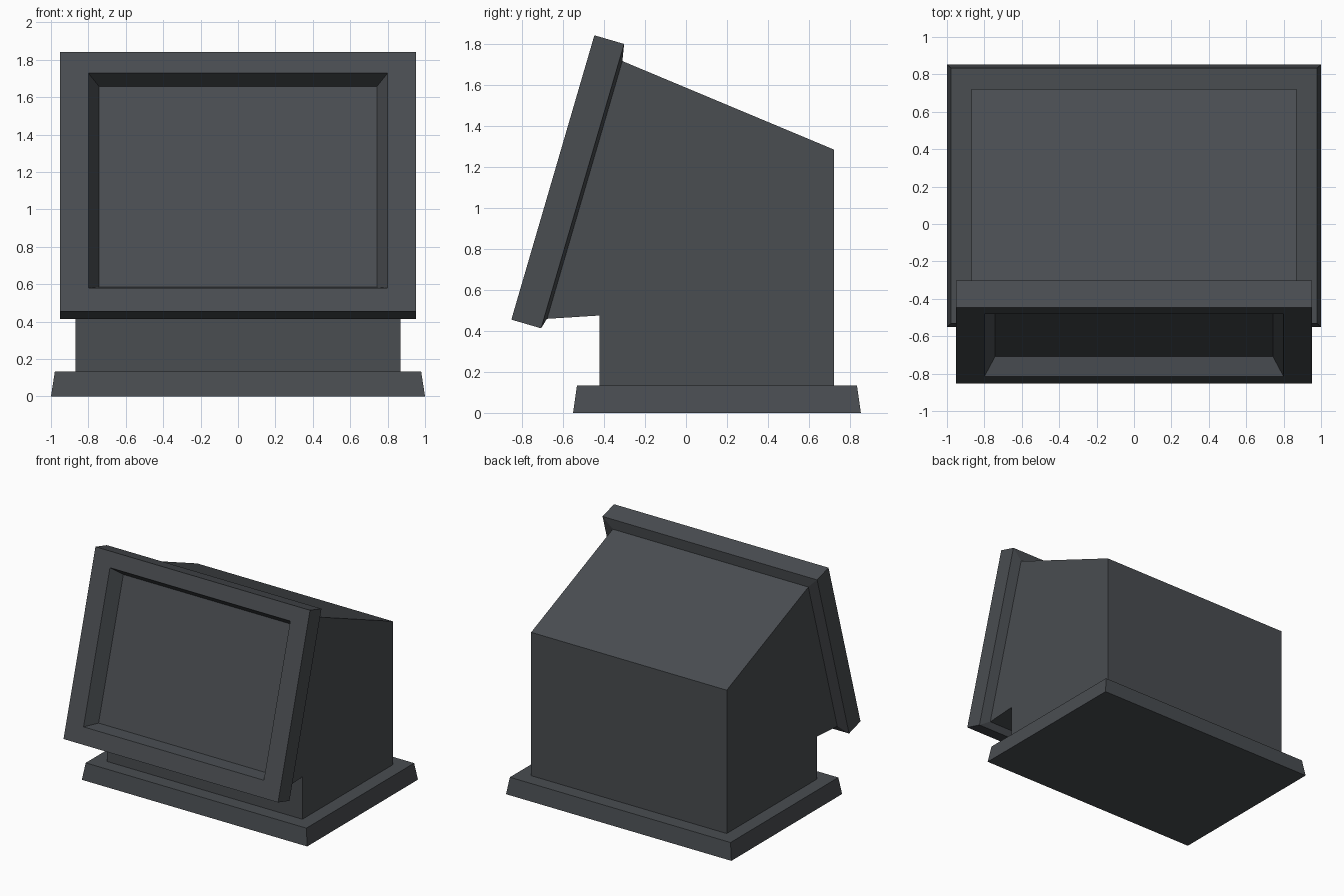
import bpy, bmesh, math
from mathutils import Vector

if "Cube" in bpy.data.objects:
    bpy.data.objects.remove(bpy.data.objects["Cube"])

casing = bpy.data.materials.new("dark slate grey")
casing.diffuse_color = (0.067, 0.074, 0.082, 1)
casing.use_nodes = True
casing.node_tree.nodes["Principled BSDF"].inputs["Base Color"].default_value = casing.diffuse_color


def finish(name, bm):
    bmesh.ops.recalc_face_normals(bm, faces=bm.faces)
    mesh = bpy.data.meshes.new(name)
    bm.to_mesh(mesh)
    bm.free()
    mesh.materials.append(casing)
    obj = bpy.data.objects.new(name, mesh)
    bpy.context.collection.objects.link(obj)
    return obj


def loft(name, rings):
    """Skin a list of equal-length point rings and cap both ends."""
    bm = bmesh.new()
    loops = [[bm.verts.new(p) for p in ring] for ring in rings]
    for a, b in zip(loops, loops[1:]):
        n = len(a)
        for i in range(n):
            j = (i + 1) % n
            bm.faces.new((a[i], a[j], b[j], b[i]))
    bm.faces.new(loops[0])
    bm.faces.new(loops[-1])
    return finish(name, bm)


# Tapered plinth
def flat_rect(x, y0, y1, z):
    return [(-x, y0, z), (x, y0, z), (x, y1, z), (-x, y1, z)]


loft("base", [flat_rect(1.0, -0.551, 0.853, 0),
              flat_rect(0.979, -0.532, 0.834, 0.134)])

# Housing: side profile swept across the width
profile = [(-0.423, 0.134), (0.723, 0.134), (0.723, 1.284),
           (-0.312, 1.717), (-0.678, 0.459), (-0.423, 0.475)]
loft("housing", [[(x, y, z) for y, z in profile] for x in (-0.868, 0.868)])

# Tilted screen frame: rings given as half width, bottom, top, depth
tilt = math.radians(16.28)
origin = Vector((0, -0.852, 0.455))
up = Vector((0, math.sin(tilt), math.cos(tilt)))
inward = Vector((0, math.cos(tilt), -math.sin(tilt)))


def tilted_rect(x, s0, s1, depth):
    return [origin + Vector((px, 0, 0)) + up * s + inward * depth
            for px, s in ((-x, s0), (x, s0), (x, s1), (-x, s1))]


loft("screen_frame", [
    tilted_rect(0.742, 0.164, 1.281, 0.103),   # recessed screen
    tilted_rect(0.80, 0.129, 1.326, 0),        # opening
    tilted_rect(0.952, 0, 1.445, 0),           # front rim
    tilted_rect(0.952, 0, 1.445, 0.151),       # back rim
    tilted_rect(0.868, 0.054, 1.364, 0.166),   # slope into housing
])
